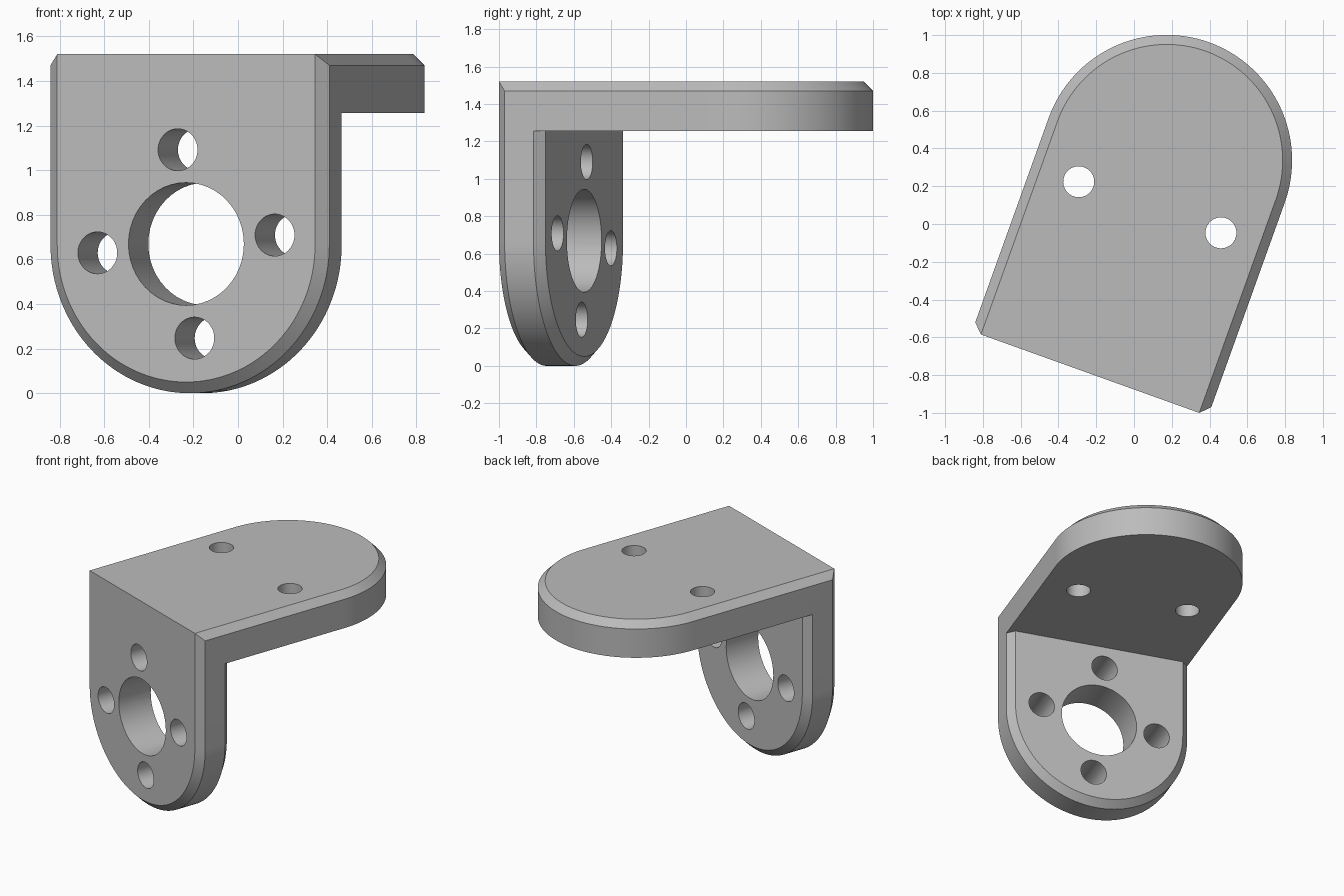
import bpy, bmesh, math
from mathutils import Matrix, Vector

if "Cube" in bpy.data.objects:
    bpy.data.objects.remove(bpy.data.objects["Cube"], do_unlink=True)

R = 0.664          # half width and end radius
C = 0.05           # chamfer
T = 0.264          # plate thickness
TOP = 1.52
UNDER = TOP - T
REACH = 1.2        # front face to centre of the rounded end
SEGS = 64
PLACE = Matrix.Translation((-0.2325, -0.7925, 0)) @ Matrix.Rotation(math.radians(-19.75), 4, 'Z')


def arc(r, centre, sign):
    """Half circle from +x round to -x."""
    return [(r * math.cos(math.pi * i / SEGS), centre + sign * r * math.sin(math.pi * i / SEGS))
            for i in range(SEGS + 1)]


def loft(bm, rings, closed):
    rings = [[bm.verts.new(p) for p in ring] for ring in rings]
    n = len(rings[0])
    for a, b in zip(rings, rings[1:]):
        for i in range(n if closed else n - 1):
            j = (i + 1) % n
            bm.faces.new((a[i], a[j], b[j], b[i]))
    return rings


def mirrored(side):
    return [(-x, y) for x, y in reversed(side)]


bm = bmesh.new()

# Horizontal plate: chamfered on its top rim and front corners
lower_side = [(R - C, 0), (R, C), (R, T - C)]
upper_side = [(R - C, 0), (R - C, 0), (R - C, T - C)]
lower = lower_side + arc(R, REACH, 1) + mirrored(lower_side)
upper = upper_side + arc(R - C, REACH, 1) + mirrored(upper_side)
rings = loft(bm, [[(x, y, z) for x, y in outline]
                  for z, outline in ((UNDER, lower), (TOP - C, lower), (TOP, upper))], True)
bm.faces.new(rings[-1])
inner = [bm.verts.new((s * (R - C), T, UNDER)) for s in (1, -1)]
bm.faces.new([inner[0]] + rings[0][2:-2] + [inner[1]])

# Vertical plate: chamfered on both rims, welded under the horizontal one
layers = []
for y, r in ((0, R - C), (C, R), (T - C, R), (T, R - C)):
    outline = [(r, UNDER)] + arc(r, R, -1) + [(-r, UNDER)]
    layers.append([(x, y, z) for x, z in outline])
rings = loft(bm, layers, False)
bm.faces.new(rings[0])
bm.faces.new(rings[-1])

bmesh.ops.remove_doubles(bm, verts=bm.verts, dist=0.0005)
bmesh.ops.dissolve_limit(bm, angle_limit=math.radians(0.5), verts=bm.verts, edges=bm.edges)
bmesh.ops.recalc_face_normals(bm, faces=bm.faces)
mesh = bpy.data.meshes.new("angle_bracket")
bm.to_mesh(mesh)
bm.free()
bracket = bpy.data.objects.new("angle_bracket", mesh)
bpy.context.collection.objects.link(bracket)

# Single grey finish
grey = bpy.data.materials.new("plain_grey")
grey.use_nodes = True
colour = (0.5, 0.5, 0.5, 1)
grey.diffuse_color = colour
grey.node_tree.nodes["Principled BSDF"].inputs["Base Color"].default_value = colour
mesh.materials.append(grey)

# Drill holes: centre bore, four bolt holes, two mounting holes
drills = [((0, T / 2, R + 0.005), 0.275, 'Y')]
for k in range(4):
    a = math.radians(5.4 + 90 * k)
    drills.append(((0.424 * math.cos(a), T / 2, R + 0.005 + 0.424 * math.sin(a)), 0.094, 'Y'))
for s in (-1, 1):
    drills.append(((s * 0.4, 0.936, TOP - T / 2), 0.082, 'Z'))

bm = bmesh.new()
for centre, radius, axis in drills:
    turn = Matrix.Rotation(math.pi / 2, 4, 'X') if axis == 'Y' else Matrix.Identity(4)
    bmesh.ops.create_cone(bm, cap_ends=True, segments=48, radius1=radius, radius2=radius,
                          depth=T * 1.5, matrix=Matrix.Translation(Vector(centre)) @ turn)
cut_mesh = bpy.data.meshes.new("hole_cutters")
bm.to_mesh(cut_mesh)
bm.free()
cutter = bpy.data.objects.new("hole_cutters", cut_mesh)
cutter.hide_render = True
bpy.context.collection.objects.link(cutter)

mod = bracket.modifiers.new("holes", 'BOOLEAN')
mod.operation = 'DIFFERENCE'
mod.solver = 'EXACT'
mod.object = cutter
bpy.ops.object.select_all(action='DESELECT')
bpy.context.view_layer.objects.active = bracket
bracket.select_set(True)
bpy.ops.object.modifier_apply(modifier=mod.name)
bpy.data.objects.remove(cutter, do_unlink=True)

# Smooth rounds, crisp chamfers, then turn into place
bpy.ops.object.shade_smooth_by_angle(angle=math.radians(25))
bracket.data.transform(PLACE)
